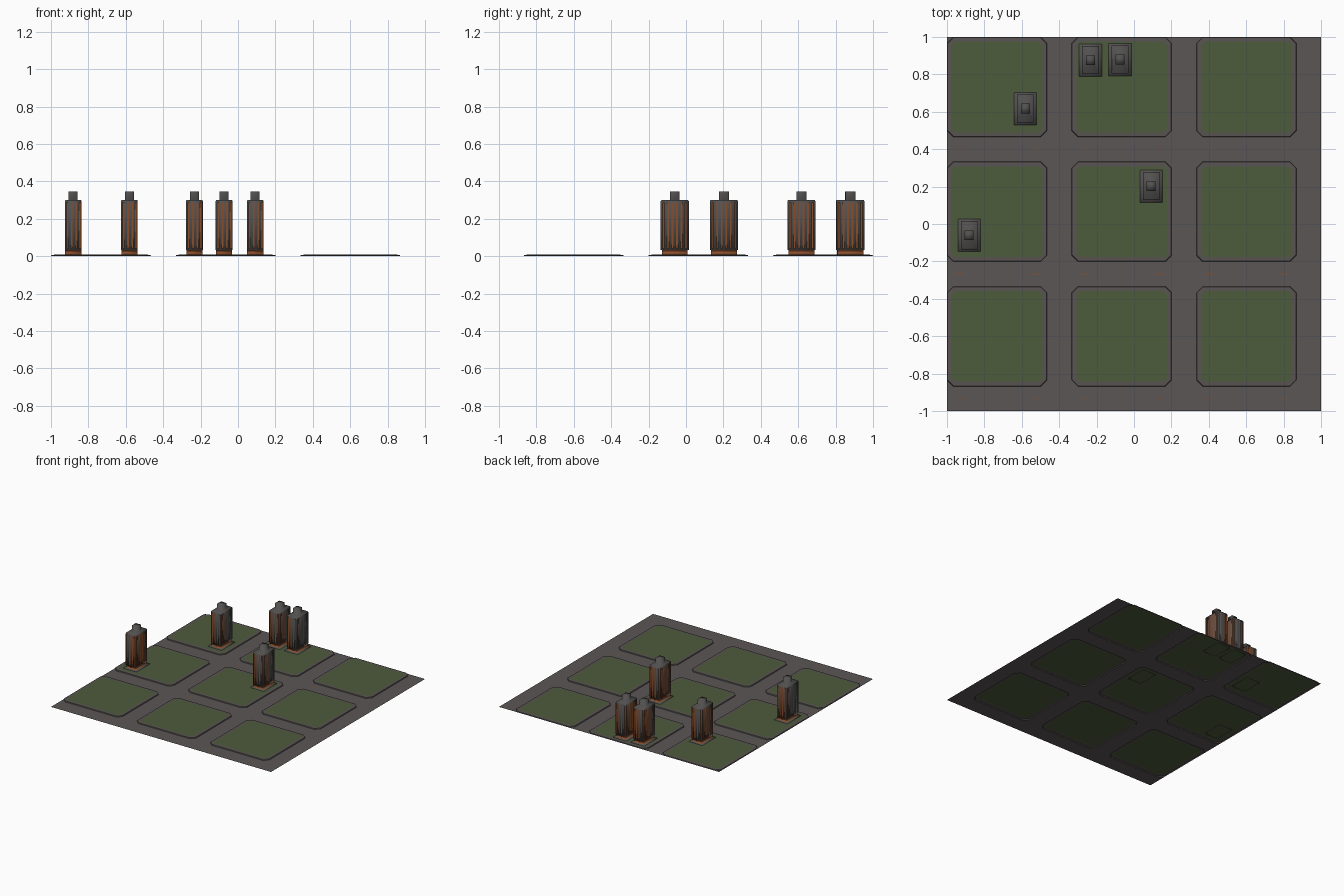
import bpy, bmesh

if "Cube" in bpy.data.objects:
    bpy.data.objects.remove(bpy.data.objects["Cube"])

def mat(name, r, g, b):
    m = bpy.data.materials.new(name)
    m.diffuse_color = (r, g, b, 1)
    m.use_nodes = True
    m.node_tree.nodes["Principled BSDF"].inputs["Base Color"].default_value = m.diffuse_color
    return m

ROAD = mat("road_grey", .105, .094, .09)
KERB = mat("kerb_grey", .098, .088, .084)
GRASS = mat("lawn_green", .076, .106, .046)
WALL = mat("wall_grey", .085, .082, .08)
RUST = mat("rust_orange", .25, .075, .025)

def finish(bm, name, mats, smooth=False):
    bmesh.ops.remove_doubles(bm, verts=bm.verts, dist=1e-5)
    me = bpy.data.meshes.new(name)
    bm.to_mesh(me)
    bm.free()
    for m in mats:
        me.materials.append(m)
    for p in me.polygons:
        p.use_smooth = smooth
    ob = bpy.data.objects.new(name, me)
    bpy.context.collection.objects.link(ob)
    return ob

def face(bm, pts, mi=0):
    f = bm.faces.new([bm.verts.new(p) for p in pts])
    f.material_index = mi
    return f

def flat(bm, x0, y0, x1, y1, z, mi=0):
    return face(bm, [(x0, y0, z), (x1, y0, z), (x1, y1, z), (x0, y1, z)], mi)

def octagon(x0, y0, x1, y1, c, z):
    return [(x0 + c, y0, z), (x1 - c, y0, z), (x1, y0 + c, z), (x1, y1 - c, z),
            (x1 - c, y1, z), (x0 + c, y1, z), (x0, y1 - c, z), (x0, y0 + c, z)]

def bridge(bm, a, b, mi=0):
    n = len(a)
    for i in range(n):
        j = (i + 1) % n
        face(bm, [a[i], a[j], b[j], b[i]], mi)

# City blocks: road strips around chamfered, kerbed lawns on a 3 x 3 grid
T, L, C = 2 / 3, .535, .034
road, lots, dashes = bmesh.new(), bmesh.new(), bmesh.new()
for i in range(3):
    for j in range(3):
        x0, y1 = -1 + i * T, 1 - j * T
        x1, y0 = x0 + L, y1 - L
        flat(road, x1, y0, x0 + T, y1, 0)
        flat(road, x0, y1 - T, x0 + T, y0, 0)
        for cx, sx in ((x0, 1), (x1, -1)):
            for cy, sy in ((y0, 1), (y1, -1)):
                p = [(cx, cy, 0), (cx + sx * C, cy, 0), (cx, cy + sy * C, 0)]
                face(road, p if sx * sy > 0 else p[::-1])
        rings = [octagon(x0 + d, y0 + d, x1 - d, y1 - d, C - d * .6, z)
                 for d, z in ((0, 0), (.003, .007), (.025, .008))]
        bridge(lots, rings[0], rings[1], 0)
        bridge(lots, rings[1], rings[2], 0)
        face(lots, rings[2], 1)
        # small road markings
        for dx in (.07, .47):
            xm, ym = x0 + dx, (y0 + y1 - T) / 2
            flat(dashes, xm - .02, ym - .002, xm + .02, ym + .002, .001)
finish(road, "road", [ROAD])
finish(lots, "kerbs_and_lawns", [KERB, GRASS])
finish(dashes, "road_markings", [RUST])

# Tower: stacked rectangular rings (half x, half y, z, colour of band above)
PROFILE = [(.061, .087, .006, 0), (.061, .087, .010, 0), (.043, .069, .010, 1),
           (.043, .069, .032, 0), (.045, .075, .034, 0), (.045, .075, .294, 0),
           (.042, .071, .300, 0), (.024, .026, .300, 0), (.024, .026, .345, 0)]

def rect(cx, cy, hx, hy, z):
    return [(cx - hx, cy - hy, z), (cx + hx, cy - hy, z),
            (cx + hx, cy + hy, z), (cx - hx, cy + hy, z)]

def tower(k, cx, cy):
    bm = bmesh.new()
    loops = [rect(cx, cy, *p[:3]) for p in PROFILE]
    for a, b, p in zip(loops, loops[1:], PROFILE):
        bridge(bm, a, b, p[3])
    face(bm, loops[-1], 0)
    finish(bm, f"tower_{k}", [WALL, RUST], True)

    # rusty vertical stripes on all four walls
    bm = bmesh.new()
    z0, z1, e = .04, .288, .0008
    for s in (-1, 1):
        for o in (-.032, -.008, .016, .036):
            y = cy + s * (.045 + .03 + e)
            p = [(cx + o - s * -.005, y, z0), (cx + o - s * .005, y, z0),
                 (cx + o - s * .005, y, z1), (cx + o + s * .005, y, z1)]
            face(bm, p)
        for o in (-.06, -.036, -.012, .012, .036, .06):
            x = cx + s * (.045 + e)
            face(bm, [(x, cy + o - s * .005, z0), (x, cy + o + s * .005, z0),
                      (x, cy + o + s * .005, z1), (x, cy + o - s * .005, z1)])
    finish(bm, f"tower_stripes_{k}", [RUST])

for k, (cx, cy) in enumerate([(-.881, -.06), (-.581, .617), (-.233, .876),
                              (-.074, .879), (.092, .203)]):
    tower(k + 1, cx, cy)
